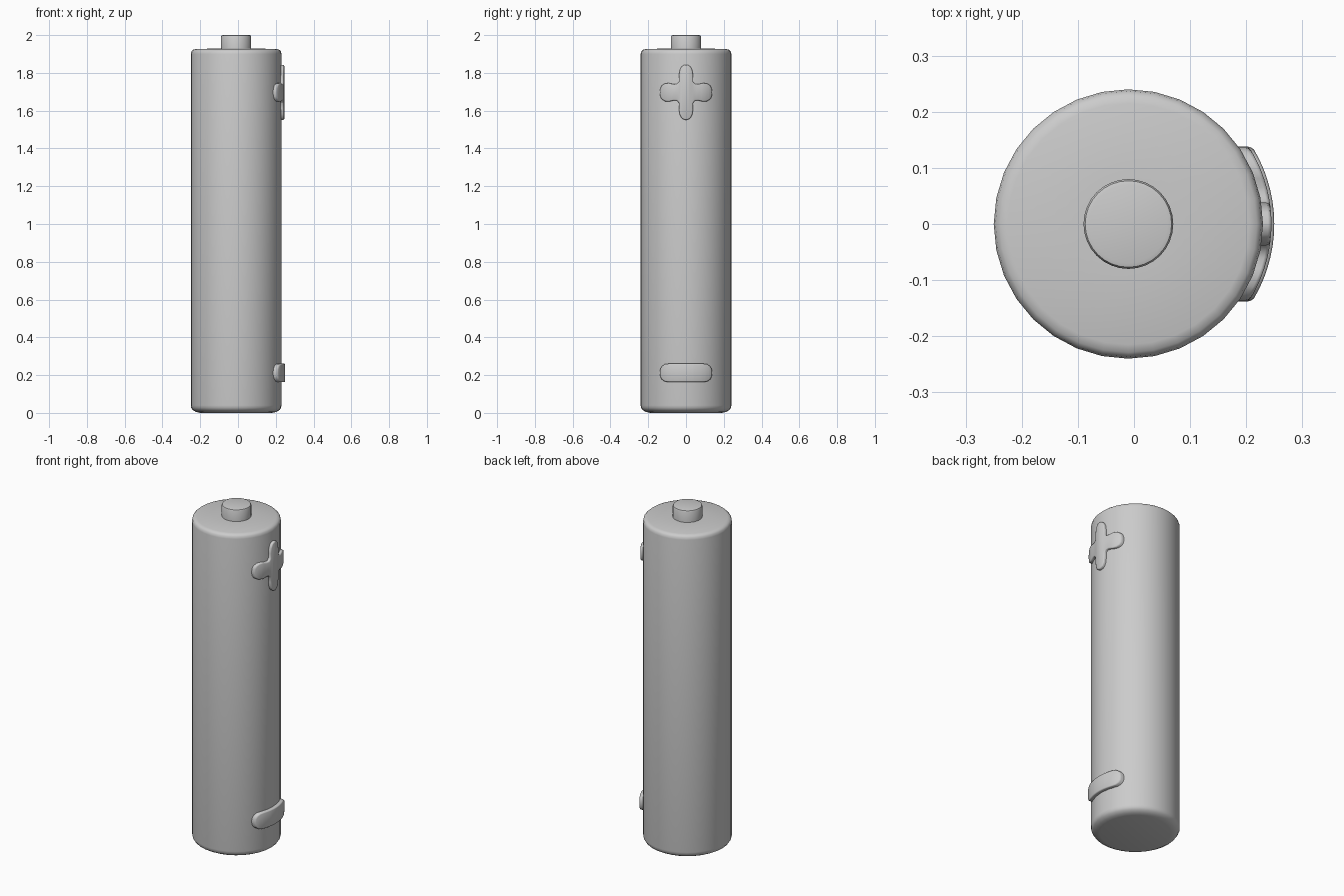
import bpy, bmesh, math

if "Cube" in bpy.data.objects:
    bpy.data.objects.remove(bpy.data.objects["Cube"])

CX, R = -0.01, 0.24


def finish(name, bm, angle):
    bmesh.ops.recalc_face_normals(bm, faces=bm.faces[:])
    me = bpy.data.meshes.new(name)
    bm.to_mesh(me)
    bm.free()
    ob = bpy.data.objects.new(name, me)
    bpy.context.collection.objects.link(ob)
    bpy.ops.object.select_all(action='DESELECT')
    ob.select_set(True)
    bpy.context.view_layer.objects.active = ob
    bpy.ops.object.shade_smooth_by_angle(angle=math.radians(angle))
    return ob


def lathe(name, profile, sides=32):
    bm = bmesh.new()
    rings = []
    for r, z in profile:
        rings.append([bm.verts.new((CX + r * math.cos(2 * math.pi * i / sides),
                                    r * math.sin(2 * math.pi * i / sides), z))
                      for i in range(sides)])
    for a, b in zip(rings, rings[1:]):
        for i in range(sides):
            j = (i + 1) % sides
            bm.faces.new((a[i], a[j], b[j], b[i]))
    bm.faces.new(rings[0])
    bm.faces.new(rings[-1])
    return finish(name, bm, 40)


def raised_mark(name, quarter, zc, height):
    """Mirror a quarter outline, thicken it and wrap it round the body."""
    q = quarter
    upper = q + [(-y, z) for y, z in reversed(q[:-1] if q[-1][0] == 0 else q)]
    outline = upper + [(-y, -z) for y, z in upper[1:-1]]
    bm = bmesh.new()
    depth = height + 0.015
    face = bm.faces.new([bm.verts.new((-0.015, y, z)) for y, z in outline])
    # the end point of the upper half is reused as the start of the lower half
    ext = bmesh.ops.extrude_face_region(bm, geom=[face], use_keep_orig=True)
    top = [v for v in ext['geom'] if isinstance(v, bmesh.types.BMVert)]
    bmesh.ops.translate(bm, verts=top, vec=(depth, 0, 0))
    rim = [e for e in bm.edges if all(v.co.x > 0 for v in e.verts)]
    bmesh.ops.recalc_face_normals(bm, faces=bm.faces[:])
    bmesh.ops.bevel(bm, geom=rim, offset=0.006, segments=2, profile=0.5,
                    affect='EDGES')
    for k in range(-6, 7):
        bmesh.ops.bisect_plane(bm, geom=bm.verts[:] + bm.edges[:] + bm.faces[:],
                               plane_co=(0, k * 0.02 + 0.001, 0),
                               plane_no=(0, 1, 0))
    for v in bm.verts:
        rad = R + v.co.x
        v.co.x = CX + math.sqrt(rad * rad - v.co.y ** 2)
        v.co.z += zc
    return finish(name, bm, 50)


# Rounded cell body and terminal
lathe("battery_body", [(0.19, 0), (0.212, 0.005), (0.23, 0.015), (0.238, 0.027),
                       (R, 0.04), (R, 1.9), (0.237, 1.914), (0.229, 1.922),
                       (0.215, 1.926), (0.08, 1.93)])
lathe("positive_terminal", [(0.08, 1.92), (0.08, 1.992), (0.077, 1.998),
                            (0.07, 2.0)])

# Raised polarity marks on the right side
raised_mark("plus_mark", [(0.138, 0), (0.136, 0.022), (0.128, 0.037),
                          (0.112, 0.047), (0.09, 0.049), (0.065, 0.043),
                          (0.048, 0.044), (0.038, 0.056), (0.038, 0.085),
                          (0.034, 0.115), (0.024, 0.136), (0.012, 0.144),
                          (0, 0.146)], 1.697, 0.015)
raised_mark("minus_mark", [(0.138, 0), (0.136, 0.02), (0.128, 0.035),
                           (0.112, 0.046), (0.09, 0.049), (0.04, 0.049)],
            0.212, 0.02)
